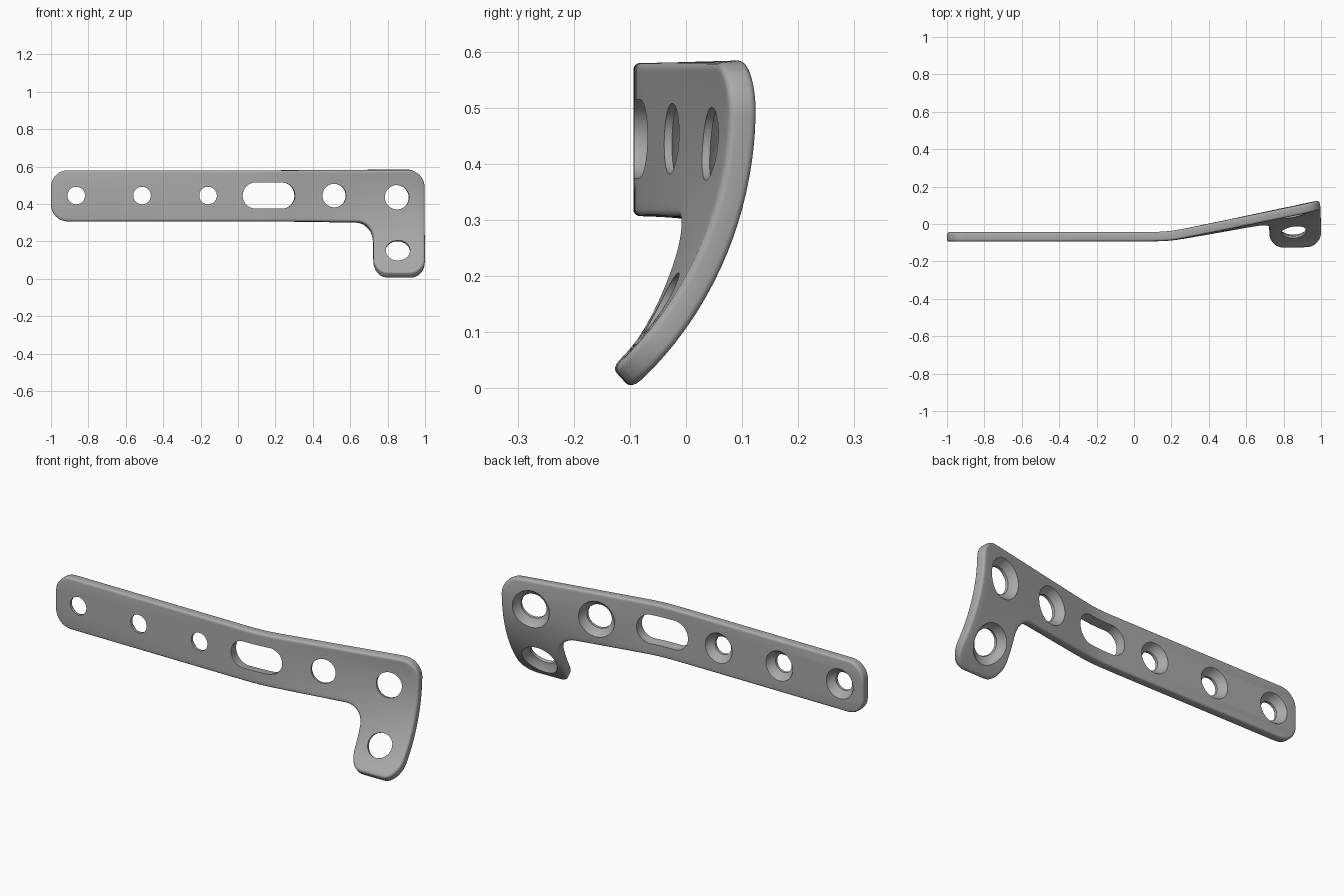
import bpy, bmesh, math
from mathutils import Vector

if "Cube" in bpy.data.objects:
    bpy.data.objects.remove(bpy.data.objects["Cube"], do_unlink=True)

THICK = 0.05    # plate thickness
FRONT = -0.093  # front face of the straight bar
BEND_X = 0.19   # where the bar starts to slant back


def new_object(name, bm):
    bmesh.ops.recalc_face_normals(bm, faces=bm.faces)
    mesh = bpy.data.meshes.new(name)
    bm.to_mesh(mesh)
    bm.free()
    obj = bpy.data.objects.new(name, mesh)
    bpy.context.collection.objects.link(obj)
    return obj


def rounded(corners, steps=10):
    """Outline of a right-angled polygon with a fillet at every corner."""
    pts = []
    for i, (x, z, r) in enumerate(corners):
        p = Vector((x, z))
        to_prev = (Vector(corners[i - 1][:2]) - p).normalized()
        to_next = (Vector(corners[(i + 1) % len(corners)][:2]) - p).normalized()
        c = p + r * (to_prev + to_next)
        for k in range(steps + 1):
            a = math.pi / 2 * k / steps
            pts.append(c - r * (to_next * math.cos(a) + to_prev * math.sin(a)))
    return pts


def front_y(x, z):
    """Front surface: straight bar, slanted arm, curved leg."""
    arc = -0.5455 + math.sqrt(0.623 ** 2 - (z - 0.5) ** 2)
    slope = (arc - FRONT) / (1 - BEND_X) - 0.015
    slope = 0.015 + 0.5 * (slope + math.sqrt(slope ** 2 + 0.0009))
    t = x - BEND_X
    return arc + slope * (0.5 * (t + math.sqrt(t * t + 0.003)) - (1 - BEND_X))


def bend(co):
    """Lay a flat point (x, depth, z) onto the bent plate."""
    x, d, z = co
    e = 0.002
    fx = (front_y(x + e, z) - front_y(x - e, z)) / (2 * e)
    fz = (front_y(x, z + e) - front_y(x, z - e)) / (2 * e)
    return Vector((x, front_y(x, z), z)) + d * Vector((-fx, 1, -fz)).normalized()


# Flat L-shaped plate with rounded rims
outline = rounded([(-1, 0.58, 0.09), (-1, 0.307, 0.09), (0.725, 0.307, 0.09),
                   (0.725, 0.037, 0.075), (1, 0.037, 0.075), (1, 0.58, 0.09)])
bm = bmesh.new()
face = bm.faces.new([bm.verts.new((p.x, 0, p.y)) for p in outline])
grown = bmesh.ops.extrude_face_region(bm, geom=[face])["geom"]
for v in grown:
    if isinstance(v, bmesh.types.BMVert):
        v.co.y = THICK
rim = [e for e in bm.edges if abs(e.verts[0].co.y - e.verts[1].co.y) < 1e-5]
bmesh.ops.bevel(bm, geom=rim, offset=0.012, segments=4, profile=0.5, affect='EDGES')

# Slice it so that it can bend smoothly
cuts = [((0.031 + 0.03 * i, 0, 0), (1, 0, 0)) for i in range(32)]
cuts += [((0, 0, 0.0613 + 0.025 * i), (0, 0, 1)) for i in range(21)]
for co, no in cuts:
    bmesh.ops.bisect_plane(bm, geom=bm.verts[:] + bm.edges[:] + bm.faces[:],
                           plane_co=co, plane_no=no, dist=1e-5)
plate = new_object("bent_plate", bm)

# Screw holes, countersunk from the back: x, z, half slot length, front and back radius, z scale
HOLES = [(-0.865, 0.445, 0, 0.047, 0.078, 1), (-0.513, 0.445, 0, 0.047, 0.078, 1),
         (-0.16, 0.445, 0, 0.047, 0.078, 1), (0.165, 0.445, 0.07, 0.07, 0.076, 1),
         (0.515, 0.445, 0, 0.063, 0.092, 1), (0.85, 0.436, 0, 0.065, 0.094, 1),
         (0.855, 0.152, 0, 0.065, 0.094, 0.83)]
SEG = 48
bm = bmesh.new()
for cx, cz, half, r0, r1, sz in HOLES:
    profile = [(-0.02, 0), (0.014, 0), (0.024, 0.42), (0.036, 0.76), (THICK, 1), (0.07, 1.25)]
    rings = []
    for depth, k in profile:
        r = r0 + (r1 - r0) * k
        ring = []
        for i in range(SEG):
            a = 2 * math.pi * (i + 0.5) / SEG
            side = math.copysign(half, math.cos(a))
            ring.append(bm.verts.new((cx + side + r * math.cos(a), depth,
                                      cz + sz * r * math.sin(a))))
        rings.append(ring)
    for a, b in zip(rings, rings[1:]):
        for i in range(SEG):
            j = (i + 1) % SEG
            bm.faces.new((a[i], a[j], b[j], b[i]))
    bm.faces.new(rings[0])
    bm.faces.new(rings[-1])
cutter = new_object("hole_cutter", bm)
cutter.hide_render = True

bpy.ops.object.select_all(action='DESELECT')
bpy.context.view_layer.objects.active = plate
plate.select_set(True)
mod = plate.modifiers.new("holes", 'BOOLEAN')
mod.operation = 'DIFFERENCE'
mod.solver = 'EXACT'
mod.object = cutter
bpy.ops.object.modifier_apply(modifier=mod.name)
bpy.data.objects.remove(cutter, do_unlink=True)

# Bend the drilled plate
for v in plate.data.vertices:
    v.co = bend(v.co)
plate.data.update()

# Grey metal
mat = bpy.data.materials.new("grey_metal")
mat.use_nodes = True
colour = (0.4, 0.4, 0.4, 1)
mat.diffuse_color = colour
mat.node_tree.nodes["Principled BSDF"].inputs["Base Color"].default_value = colour
plate.data.materials.clear()
plate.data.materials.append(mat)
bpy.ops.object.shade_smooth_by_angle(angle=math.radians(32))
